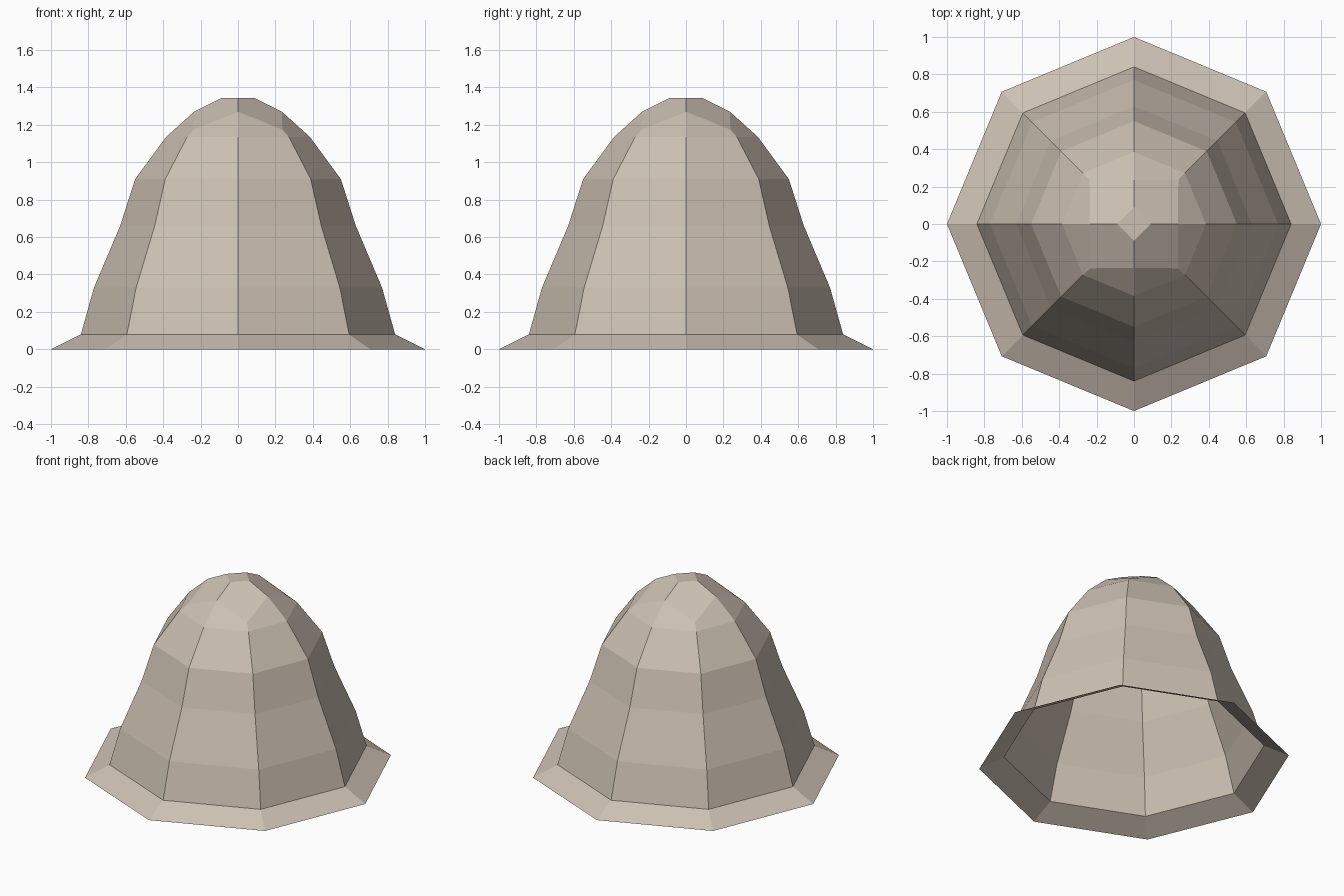
import bpy
import bmesh
from math import cos, sin, radians

# Remove the default cube
cube = bpy.data.objects.get("Cube")
if cube:
    bpy.data.objects.remove(cube, do_unlink=True)

# Stone colour
stone = bpy.data.materials.new("warm_beige")
stone.use_nodes = True
colour = (0.61, 0.53, 0.45, 1.0)
stone.diffuse_color = colour
stone.node_tree.nodes["Principled BSDF"].inputs["Base Color"].default_value = colour

bm = bmesh.new()


def ring(axis, corner):
    """Eight points; even ones use the axis (radius, z), odd ones the corner."""
    points = []
    for i in range(8):
        r, z = corner if i % 2 else axis
        a = radians(45 * i)
        points.append(bm.verts.new((r * cos(a), r * sin(a), z)))
    return points


# Flared rim and octagonal wall, open underneath
profile = [(1.0, 0.0), (0.84, 0.08), (0.77, 0.33),
           (0.63, 0.66), (0.55, 0.91), (0.385, 1.135)]
rings = [ring(p, p) for p in profile]

# Shoulder ring dips at its corners
rings.append(ring((0.235, 1.27), (0.335, 1.175)))

for low, high in zip(rings, rings[1:]):
    for i in range(8):
        j = (i + 1) % 8
        bm.faces.new((low[i], low[j], high[j], high[i]))

# Crown: four sloping facets around a small flat diamond
shoulder = rings[-1]
tip = [bm.verts.new((0.09 * cos(radians(90 * k)), 0.09 * sin(radians(90 * k)), 1.343))
       for k in range(4)]
for k in range(4):
    n = (k + 1) % 4
    bm.faces.new((shoulder[2 * k], shoulder[2 * k + 1], shoulder[2 * n], tip[n], tip[k]))
bm.faces.new(tip)

mesh = bpy.data.meshes.new("bell_dome")
bm.to_mesh(mesh)
bm.free()
mesh.materials.append(stone)
dome = bpy.data.objects.new("bell_dome", mesh)
bpy.context.collection.objects.link(dome)
